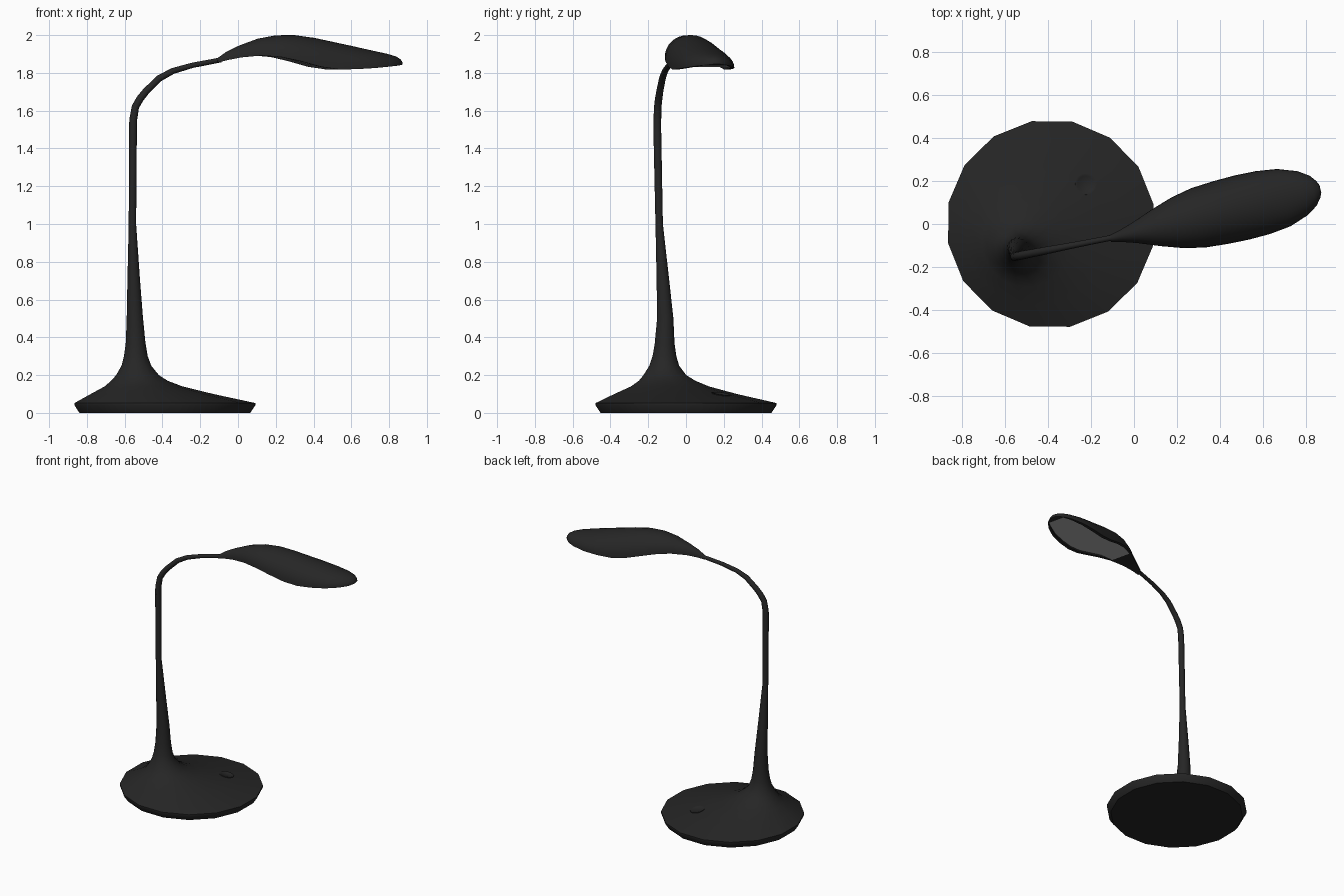
import bpy, bmesh, math
from mathutils import Vector
from mathutils.bvhtree import BVHTree

cube = bpy.data.objects.get("Cube")
if cube:
    bpy.data.objects.remove(cube, do_unlink=True)


def material(name, rgb):
    m = bpy.data.materials.new(name)
    m.use_nodes = True
    m.diffuse_color = (*rgb, 1)
    bsdf = m.node_tree.nodes["Principled BSDF"]
    bsdf.inputs["Base Color"].default_value = (*rgb, 1)
    bsdf.inputs["Roughness"].default_value = 0.6
    return m


BLACK = material("matte black", (0.019, 0.019, 0.019))
GREY = material("diffuser grey", (0.42, 0.42, 0.42))


def loft(name, rings, mats=(BLACK,), rule=None, angle=40):
    """Skin a list of equal-length rings and cap both ends."""
    bm = bmesh.new()
    loops = [[bm.verts.new(p) for p in ring] for ring in rings]
    n = len(loops[0])
    for i, (a, b) in enumerate(zip(loops, loops[1:])):
        for j in range(n):
            k = (j + 1) % n
            f = bm.faces.new((a[j], a[k], b[k], b[j]))
            if rule:
                f.material_index = rule(i, j)
    bm.faces.new(loops[0])
    bm.faces.new(loops[-1])
    bmesh.ops.remove_doubles(bm, verts=bm.verts, dist=0.0002)
    bmesh.ops.recalc_face_normals(bm, faces=bm.faces)
    mesh = bpy.data.meshes.new(name)
    bm.to_mesh(mesh)
    bm.free()
    for m in mats:
        mesh.materials.append(m)
    ob = bpy.data.objects.new(name, mesh)
    bpy.context.collection.objects.link(ob)
    bpy.ops.object.select_all(action="DESELECT")
    ob.select_set(True)
    bpy.context.view_layer.objects.active = ob
    bpy.ops.object.shade_smooth_by_angle(angle=math.radians(angle))
    return ob


def circle(center, r, u, v, n=16, turn=0.0):
    return [center + r * (math.cos(t) * u + math.sin(t) * v)
            for t in (turn + math.tau * i / n for i in range(n))]


X, Y, Z = Vector((1, 0, 0)), Vector((0, 1, 0)), Vector((0, 0, 1))

# Base flowing into the off-centre stem: z, centre x, centre y, radius
profile = [
    (0, -.387, 0, .46), (.04, -.387, 0, .487), (.052, -.387, 0, .487),
    (.1, -.455, -.055, .33), (.14, -.5, -.085, .21), (.17, -.522, -.1, .152),
    (.2, -.532, -.112, .115), (.25, -.538, -.115, .08), (.3, -.541, -.114, .064),
    (.37, -.542, -.113, .053), (.5, -.546, -.11, .044), (.7, -.552, -.122, .034),
    (1, -.559, -.142, .02), (1.5, -.556, -.152, .021),
]
base = loft("base_and_stem", [circle(Vector((x, y, z)), r, X, Y, turn=math.radians(10.6))
                              for z, x, y, r in profile])

# Touch button lying on the sloping base
bm = bmesh.new()
bm.from_mesh(base.data)
spot, normal, _, _ = BVHTree.FromBMesh(bm).ray_cast(Vector((-.225, .185, 1)), -Z)
bm.free()
u = normal.cross(Y).normalized()
v = normal.cross(u)
loft("touch_button", [circle(spot + normal * h, r, u, v, 20)
                      for h, r in ((-.008, .05), (.004, .05), (.004, .042), (.001, .038))])

# Bent arm: distance along its heading, height, radius
heading = math.radians(11)
ahead = Vector((math.cos(heading), math.sin(heading), 0))
side = Z.cross(ahead)
bend = [(0, 1.48, .021), (.001, 1.55, .021), (.013, 1.62, .02), (.038, 1.663, .02),
        (.07, 1.702, .019), (.143, 1.772, .018), (.215, 1.81, .016),
        (.32, 1.84, .014), (.475, 1.869, .013)]
path = [Vector((-.556, -.152, 0)) + ahead * s + Z * z for s, z, r in bend]
rings = []
for i, p in enumerate(path):
    tangent = (path[min(i + 1, len(path) - 1)] - path[max(i - 1, 0)]).normalized()
    rings.append(circle(p, bend[i][2], side, tangent.cross(side), 12))
loft("arm", rings)

# Leaf-shaped shade: distance, half width, ridge height, rim height
stations = [
    (0, .016, 1.877, 1.855), (.05, .028, 1.912, 1.868), (.12, .05, 1.945, 1.882),
    (.22, .088, 1.981, 1.892), (.32, .121, 1.999, 1.884), (.42, .142, 2, 1.862),
    (.53, .15, 1.985, 1.832), (.63, .153, 1.964, 1.818), (.73, .15, 1.943, 1.82),
    (.83, .137, 1.921, 1.826), (.92, .105, 1.902, 1.834), (.97, .072, 1.888, 1.839),
    (.995, .04, 1.873, 1.843), (1.005, .018, 1.858, 1.846),
]
heading = math.radians(13.3)
ahead = Vector((math.cos(heading), math.sin(heading), 0))
side = Z.cross(ahead)
neck = Vector((-.11, -.068, 0))
ARCH = 16
FIRST, LAST = 3, 11          # stations spanned by the diffuser


def section(i):
    d, w, top, rim = stations[i]
    depth = .012 if FIRST < i < LAST else 0
    inner = w * .84
    pts = [(w * math.cos(math.pi * k / ARCH), rim + (top - rim) * math.sin(math.pi * k / ARCH))
           for k in range(ARCH + 1)]
    # Rim lip and the recess that holds the diffuser
    pts += [(-inner, rim), (-inner, rim + depth), (inner, rim + depth), (inner, rim)]
    return [neck + ahead * d + side * a + Z * z for a, z in pts]


loft("shade", [section(i) for i in range(len(stations))], (BLACK, GREY),
     lambda i, j: int(j == ARCH + 2 and FIRST <= i < LAST))
